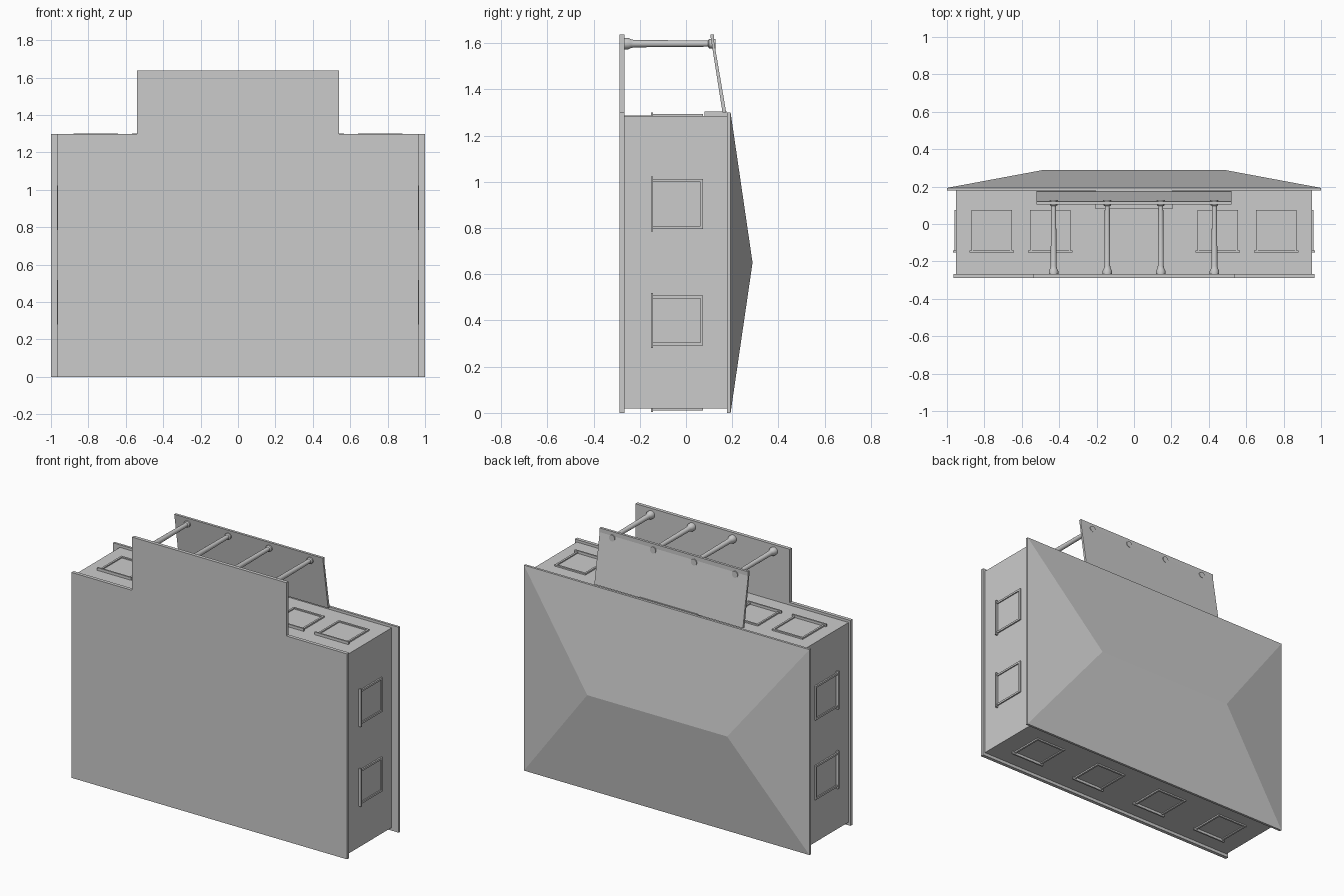
import bpy, bmesh, math
from mathutils import Vector, Matrix

if "Cube" in bpy.data.objects:
    bpy.data.objects.remove(bpy.data.objects["Cube"])


def mesh(name, verts, faces):
    me = bpy.data.meshes.new(name)
    me.from_pydata(verts, [], faces)
    bm = bmesh.new()
    bm.from_mesh(me)
    bmesh.ops.recalc_face_normals(bm, faces=bm.faces)
    bm.to_mesh(me)
    bm.free()
    ob = bpy.data.objects.new(name, me)
    bpy.context.collection.objects.link(ob)
    return ob


def prism(name, pts, offset):
    """Extrude a planar outline of 3D points along an offset vector."""
    n = len(pts)
    off = Vector(offset)
    a = [Vector(p) for p in pts]
    faces = [list(range(n)), list(range(2 * n - 1, n - 1, -1))]
    faces += [[i, (i + 1) % n, (i + 1) % n + n, i + n] for i in range(n)]
    return mesh(name, a + [p + off for p in a], faces)


def box(name, lo, hi):
    (a, b, c), (d, e, f) = lo, hi
    return prism(name, [(a, b, c), (d, b, c), (d, b, f), (a, b, f)], (0, e - b, 0))


# foundation with porch floor, one stepped outline
outline = [(-.965, 0), (.965, 0), (.965, 1.3), (.54, 1.3),
           (.54, 1.637), (-.54, 1.637), (-.54, 1.3), (-.965, 1.3)]
prism("foundation", [(x, -.288, z) for x, z in outline], (0, .022, 0))

# walls and eave slab
box("walls", (-.952, -.266, .02), (.952, .178, 1.284))
box("eave", (-1, .178, 0), (1, .193, 1.3))

# hip roof
mesh("hip_roof",
     [(-1, .193, 0), (1, .193, 0), (1, .193, 1.3), (-1, .193, 1.3),
      (-.49, .288, .65), (.49, .288, .65)],
     [(0, 1, 2, 3), (0, 1, 5, 4), (2, 3, 4, 5), (1, 2, 5), (3, 0, 4)])


def window(name, centre, side):
    """Framed window with sill: u runs along the wall, n points out of it."""
    def part(label, u0, u1, y0, y1, out):
        if side in ("left", "right"):
            s = 1 if side == "right" else -1
            xs = sorted((s * .945, s * (.952 + out)))
            box(label, (xs[0], y0, centre + u0), (xs[1], y1, centre + u1))
        else:
            zs = (1.277, 1.284 + out) if side == "front" else (.02 - out, .027)
            box(label, (centre + u0, y0, zs[0]), (centre + u1, y1, zs[1]))

    part(name + "_pane", -.1, .1, -.14, .065, .002)
    part(name + "_jamb_a", -.108, -.096, -.148, .074, .009)
    part(name + "_jamb_b", .096, .108, -.148, .074, .009)
    part(name + "_head", -.096, .096, .062, .074, .009)
    part(name + "_sill", -.119, .119, -.152, -.142, .017)


for side in ("left", "right"):
    for c in (.4, .904):
        window(side + "_window", c, side)
for s in (-1, 1):
    for c in (.447, .761):
        window("front_window", s * c, "front")
    for c in (.24, .715):
        window("rear_window", s * c, "rear")

# door and its header
box("door", (-.125, -.266, 1.28), (.125, .072, 1.288))
box("door_header", (-.205, .08, 1.28), (.205, .178, 1.305))

# sloping porch roof
prism("porch_roof", [(-.52, .158, 1.3), (-.52, .174, 1.3),
                     (-.52, .121, 1.61), (-.52, .121, 1.637),
                     (-.52, .105, 1.637)], (1.04, 0, 0))


def column(x, z):
    """Turned column, lathed around the y direction."""
    prof = [(.025, -.268), (.025, -.25), (.019, -.238), (.016, -.225),
            (.0135, .07), (.013, .095), (.02, .1), (.02, .128)]
    n = 20
    verts = [(x + r * math.cos(2 * math.pi * i / n), y,
              z + r * math.sin(2 * math.pi * i / n))
             for r, y in prof for i in range(n)]
    faces = [(k * n + i, k * n + (i + 1) % n, (k + 1) * n + (i + 1) % n, (k + 1) * n + i)
             for k in range(len(prof) - 1) for i in range(n)]
    faces += [list(range(n)), list(range(len(verts) - n, len(verts)))]
    ob = mesh("porch_column", verts, faces)
    bpy.context.view_layer.objects.active = ob
    ob.select_set(True)
    bpy.ops.object.shade_smooth_by_angle(angle=math.radians(40))
    ob.select_set(False)


for x in (-.43, -.143, .143, .43):
    column(x, 1.598)
